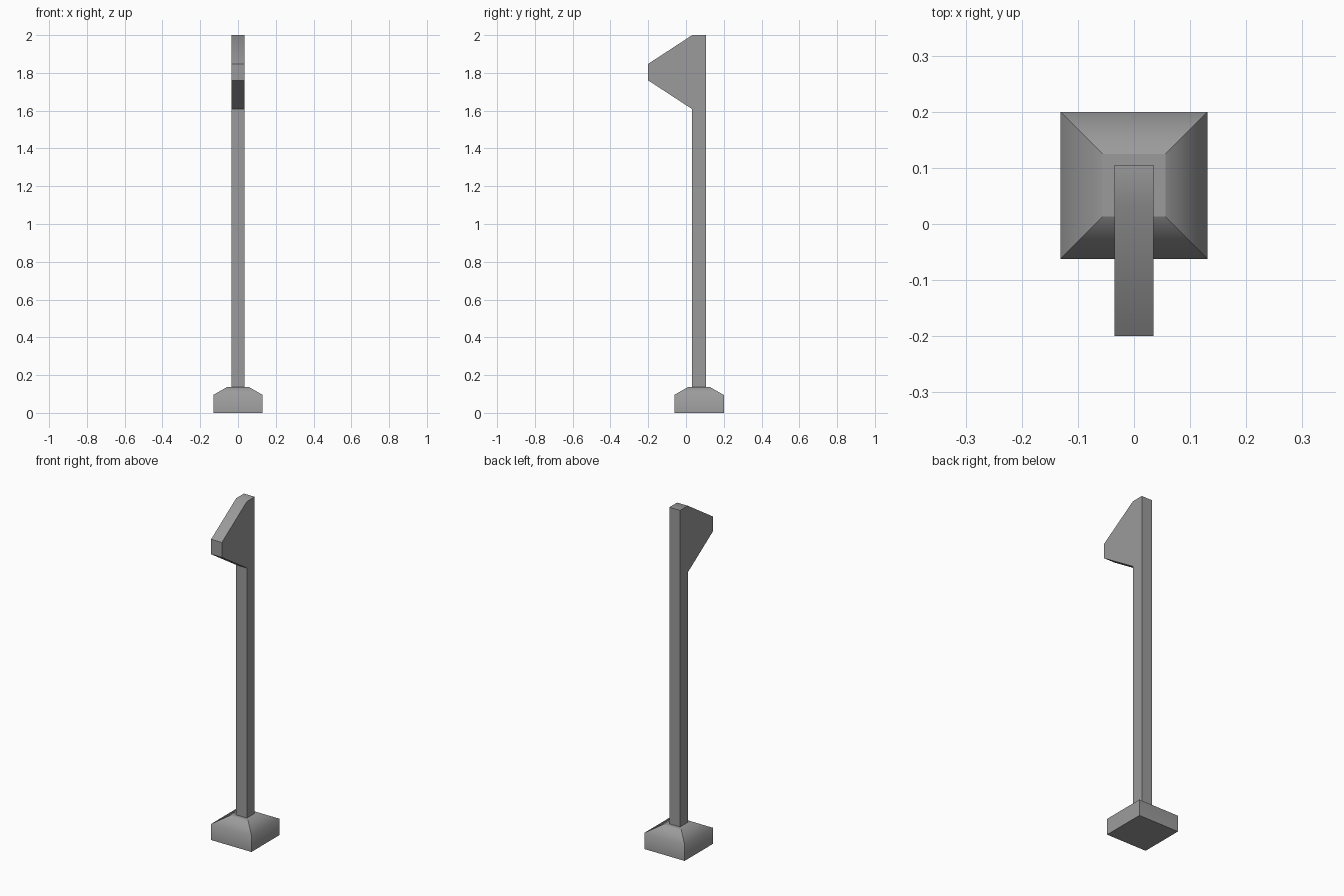
import bpy, bmesh
from mathutils import Vector

cube = bpy.data.objects.get("Cube")
if cube:
    bpy.data.objects.remove(cube, do_unlink=True)

grey = bpy.data.materials.new("mid_grey")
grey.use_nodes = True
colour = (0.33, 0.33, 0.33, 1)
grey.diffuse_color = colour
grey.node_tree.nodes["Principled BSDF"].inputs["Base Color"].default_value = colour


def finish(name, bm, is_soft):
    """Turn a bmesh into an object, blending only the edges picked by is_soft."""
    bmesh.ops.recalc_face_normals(bm, faces=bm.faces)
    for face in bm.faces:
        face.smooth = True
    for edge in bm.edges:
        edge.smooth = is_soft(edge)
    mesh = bpy.data.meshes.new(name)
    bm.to_mesh(mesh)
    bm.free()
    mesh.materials.append(grey)
    obj = bpy.data.objects.new(name, mesh)
    bpy.context.collection.objects.link(obj)
    return obj


# Square foot: straight sides, then sloping shoulders up to a flat top
half, inner, shoulder, top = 0.131, 0.056, 0.095, 0.138
bm = bmesh.new()
rings = []
for r, z in ((half, 0), (half, shoulder), (inner, top)):
    rings.append([bm.verts.new((x * r, y * r, z))
                  for x, y in ((-1, -1), (1, -1), (1, 1), (-1, 1))])
for low, high in zip(rings, rings[1:]):
    for i in range(4):
        j = (i + 1) % 4
        bm.faces.new((low[i], low[j], high[j], high[i]))
bm.faces.new(rings[0])
bm.faces.new(rings[-1])
foot = finish("foot", bm,
              lambda e: all(abs(v.co.z - shoulder) < 1e-4 for v in e.verts))
foot.location.y = 0.069

# Post and forward-pointing head: one side profile (y, z) extruded across x
width = 0.07
profile = [(0.105, 0.13), (0.105, 2.0), (0.033, 2.0), (-0.2, 1.848),
           (-0.2, 1.76), (0.033, 1.608), (0.033, 0.13)]
bm = bmesh.new()
side = bm.faces.new([bm.verts.new((-width / 2, y, z)) for y, z in profile])
extruded = bmesh.ops.extrude_face_region(bm, geom=[side])["geom"]
bmesh.ops.translate(bm, vec=Vector((width, 0, 0)),
                    verts=[g for g in extruded if isinstance(g, bmesh.types.BMVert)])
finish("post_and_head", bm,
       lambda e: all(v.co.z > 1.99 and v.co.y < 0.05 for v in e.verts))
